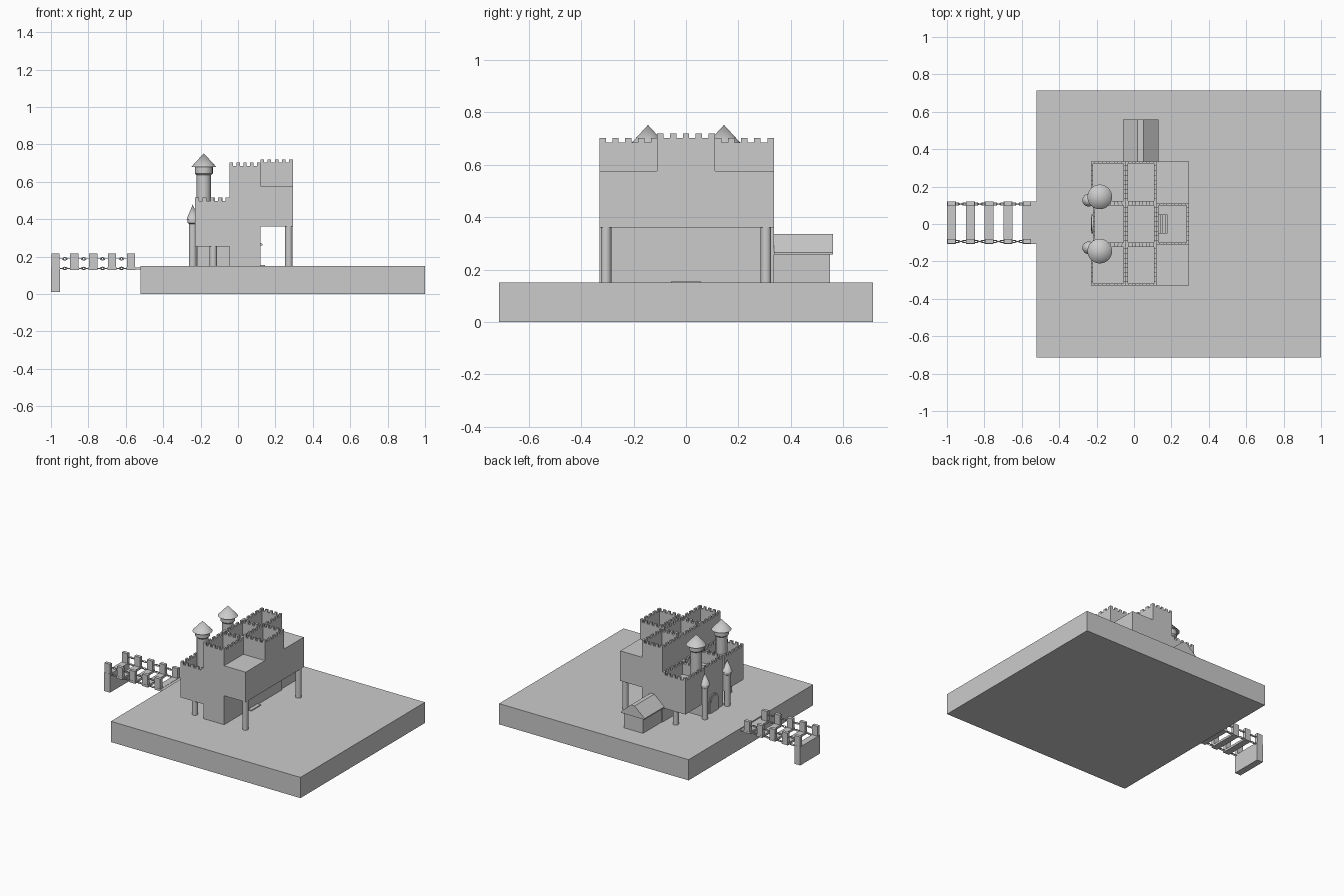
import bpy, bmesh, math
from mathutils import Matrix, Vector

if "Cube" in bpy.data.objects:
    bpy.data.objects.remove(bpy.data.objects["Cube"])


def finish(bm, name, smooth=False):
    me = bpy.data.meshes.new(name)
    bmesh.ops.recalc_face_normals(bm, faces=bm.faces)
    bm.to_mesh(me)
    bm.free()
    ob = bpy.data.objects.new(name, me)
    bpy.context.collection.objects.link(ob)
    if smooth:
        bpy.ops.object.select_all(action='DESELECT')
        ob.select_set(True)
        bpy.context.view_layer.objects.active = ob
        bpy.ops.object.shade_smooth_by_angle(angle=math.radians(35))
    return ob


def add_box(bm, x0, x1, y0, y1, z0, z1):
    m = Matrix.Translation(((x0 + x1) / 2, (y0 + y1) / 2, (z0 + z1) / 2))
    bmesh.ops.create_cube(bm, size=1, matrix=m @ Matrix.Diagonal((x1 - x0, y1 - y0, z1 - z0, 1)))


def box(name, *b):
    bm = bmesh.new()
    add_box(bm, *b)
    return finish(bm, name)


def lathe(name, x, y, profile, n=24):
    """Revolve (radius, z) points around a vertical axis."""
    bm = bmesh.new()
    vs = [bm.verts.new((x + r, y, z)) for r, z in profile]
    es = [bm.edges.new(p) for p in zip(vs, vs[1:])]
    bmesh.ops.spin(bm, geom=vs + es, cent=(x, y, 0), axis=(0, 0, 1),
                   angle=2 * math.pi, steps=n, use_merge=True)
    bmesh.ops.remove_doubles(bm, verts=bm.verts, dist=1e-5)
    return finish(bm, name, True)


def prism(name, pts, place, depth):
    """Extrude a flat outline; place maps (a, b) to a 3D point."""
    bm = bmesh.new()
    f = bm.faces.new([bm.verts.new(place(a, b)) for a, b in pts])
    r = bmesh.ops.extrude_face_region(bm, geom=[f])
    bmesh.ops.translate(bm, vec=Vector(depth),
                        verts=[v for v in r['geom'] if isinstance(v, bmesh.types.BMVert)])
    return finish(bm, name)


def battlement(name, x0, x1, y0, y1, z0, floor, top, nx, ny, t=0.012, h=0.018):
    """Solid block with an open roof, thin parapet and merlons."""
    bm = bmesh.new()
    add_box(bm, x0, x1, y0, y1, z0, floor)
    c = top - h
    for a, b in ((x0, x0 + t), (x1 - t, x1)):
        add_box(bm, a, b, y0, y1, floor, c)
        w = (y1 - y0) / (2 * ny - 1)
        for i in range(ny):
            add_box(bm, a, b, y0 + 2 * i * w, y0 + (2 * i + 1) * w, c, top)
    for a, b in ((y0, y0 + t), (y1 - t, y1)):
        add_box(bm, x0 + t, x1 - t, a, b, floor, c)
        w = (x1 - x0) / (2 * nx - 1)
        for i in range(nx):
            add_box(bm, x0 + 2 * i * w, x0 + (2 * i + 1) * w, a, b, c, top)
    return finish(bm, name)


# ground slab
box("ground_slab", -0.52, 1.0, -0.713, 0.713, 0, 0.15)

# main keep: wings, centre and rear overhang
for side, (y0, y1) in (("front", (-0.33, -0.11)), ("back", (0.11, 0.335))):
    battlement(side + "_keep", -0.045, 0.12, y0, y1, 0.15, 0.575, 0.703, 5, 5)
    battlement(side + "_low_wing", -0.23, -0.045, y0, y1, 0.255, 0.42, 0.515, 5, 5)
    box(side + "_rear_wing", 0.12, 0.293, y0, y1, 0.36, 0.577)
battlement("centre_keep", -0.045, 0.12, -0.11, 0.11, 0.15, 0.575, 0.703, 5, 5)
battlement("gatehouse", -0.22, -0.045, -0.11, 0.11, 0.15, 0.42, 0.515, 5, 5)
battlement("rear_tower", 0.12, 0.293, -0.11, 0.11, 0.36, 0.577, 0.72, 5, 5)

# roof stairs and rear doorstep
bm = bmesh.new()
for i in range(4):
    add_box(bm, 0.132, 0.18 - i * 0.012, -0.05, 0.05, 0.577 + i * 0.015, 0.592 + i * 0.015)
finish(bm, "roof_stairs")
box("rear_doorstep", 0.12, 0.145, -0.055, 0.055, 0.15, 0.156)


# arched doors
def arch(r, h):
    return [(-r, 0), (r, 0)] + [(r * math.cos(a * math.pi / 10), h + r * math.sin(a * math.pi / 10))
                                for a in range(11)]


prism("gate_frame", arch(0.05, 0.08), lambda a, b: (-0.22, a, 0.15 + b), (-0.006, 0, 0))
prism("gate_door", arch(0.038, 0.08), lambda a, b: (-0.22, a, 0.15 + b), (-0.009, 0, 0))

# columns, turrets and slim gate towers, mirrored front to back
for side, s in (("front", -1), ("back", 1)):
    for n, x, top in (("wing", -0.132, 0.256), ("rear", 0.272, 0.361)):
        lathe(f"{side}_{n}_column", x, s * 0.305, [(0, 0.15), (0.02, 0.15), (0.02, top), (0, top)])
    lathe(side + "_turret", -0.183, s * 0.145,
          [(0, 0.4), (0.038, 0.4), (0.038, 0.635), (0.048, 0.645), (0.048, 0.68),
           (0.066, 0.68), (0, 0.752)])
    lathe(side + "_gate_tower", -0.242, s * 0.127,
          [(0, 0.15), (0.02, 0.15), (0.02, 0.375), (0.027, 0.38), (0.027, 0.397),
           (0.034, 0.397), (0, 0.478)])

# side house with gabled roof
box("house_walls", -0.04, 0.11, 0.33, 0.55, 0.15, 0.262)
prism("house_roof", [(-0.06, 0.258), (0.13, 0.258), (0.13, 0.266), (0.05, 0.336), (0.02, 0.336), (-0.06, 0.266)],
      lambda a, b: (a, 0.335, b), (0, 0.225, 0))

# bridge: planks, posts, end pier and landing
CY = 0.007
bm = bmesh.new()
for i in range(5):
    x = -1 + i * 0.101
    add_box(bm, x, x + 0.048, CY - 0.113, CY + 0.113, 0.128, 0.144)
    for s in (-1, 1):
        y = CY + s * 0.1
        add_box(bm, x + 0.002, x + 0.046, y - 0.012, y + 0.012, 0.14, 0.215)
add_box(bm, -1, -0.952, CY - 0.113, CY + 0.113, 0.01, 0.13)
add_box(bm, -0.56, -0.515, CY - 0.113, CY + 0.113, 0.132, 0.142)
finish(bm, "bridge")


# chain links between the posts
def add_link(bm, c, flat, L=0.012, R=0.006, r=0.0028, n=12, k=6):
    rings = []
    for i in range(n):
        a = 2 * math.pi * i / n
        ring = []
        for j in range(k):
            b = 2 * math.pi * j / k
            u, v, w = ((L + r * math.cos(b)) * math.cos(a), (R + r * math.cos(b)) * math.sin(a), r * math.sin(b))
            ring.append(bm.verts.new(c + Vector((u, v, w) if flat else (u, w, v))))
        rings.append(ring)
    for i in range(n):
        p, q = rings[i], rings[(i + 1) % n]
        for j in range(k):
            bm.faces.new((p[j], q[j], q[(j + 1) % k], p[(j + 1) % k]))


bm = bmesh.new()
for i in range(4):
    for s in (-1, 1):
        for z in (0.137, 0.188):
            for j in range(3):
                add_link(bm, Vector((-0.944 + i * 0.101 + j * 0.018, CY + s * 0.1, z)), j != 1)
finish(bm, "bridge_chains", True)
